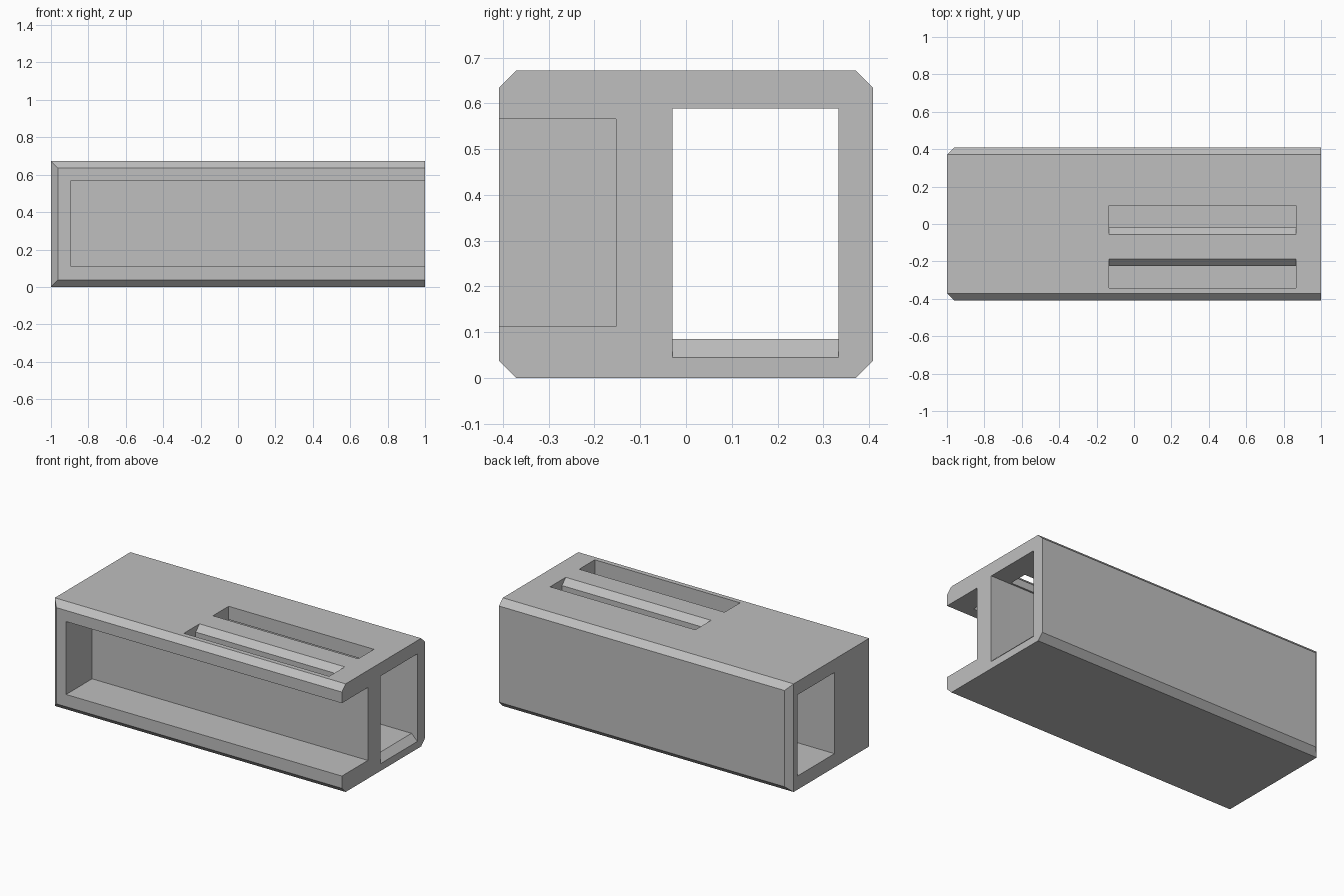
import bpy
import bmesh

if "Cube" in bpy.data.objects:
    bpy.data.objects.remove(bpy.data.objects["Cube"], do_unlink=True)

HALF_Y, TOP, BEVEL = 0.408, 0.672, 0.037

grey = bpy.data.materials.new("plain grey")
grey.use_nodes = True
colour = (0.52, 0.52, 0.52, 1)
grey.diffuse_color = colour
grey.node_tree.nodes["Principled BSDF"].inputs["Base Color"].default_value = colour


def finish(bm, name):
    bmesh.ops.recalc_face_normals(bm, faces=bm.faces)
    mesh = bpy.data.meshes.new(name)
    bm.to_mesh(mesh)
    bm.free()
    mesh.materials.append(grey)
    obj = bpy.data.objects.new(name, mesh)
    bpy.context.collection.objects.link(obj)
    return obj


def prism(name, profile, place, start, end):
    """Extrude a 2D profile; place(a, b, t) turns it into a 3D point."""
    bm = bmesh.new()
    low = [bm.verts.new(place(a, b, start)) for a, b in profile]
    high = [bm.verts.new(place(a, b, end)) for a, b in profile]
    bm.faces.new(low)
    bm.faces.new(high[::-1])
    n = len(profile)
    for i in range(n):
        j = (i + 1) % n
        bm.faces.new((low[i], high[i], high[j], low[j]))
    return finish(bm, name)


def along_x(a, b, t):
    return (t, a, b)


def along_y(a, b, t):
    return (a, t, b)


# Solid block: chamfered long edges and chamfered uprights at the closed end
bm = bmesh.new()
bmesh.ops.create_cube(bm, size=1)
for v in bm.verts:
    v.co = (v.co.x * 2, v.co.y * 2 * HALF_Y, (v.co.z + 0.5) * TOP)


def is_chamfered(edge):
    a, b = (v.co for v in edge.verts)
    long_edge = abs(a.x - b.x) > 1
    end_upright = abs(a.z - b.z) > 0.1 and a.x < 0
    return long_edge or end_upright


bmesh.ops.bevel(bm, geom=[e for e in bm.edges if is_chamfered(e)],
                offset=BEVEL, segments=1, affect='EDGES')
body = finish(bm, "body")

# Front recess, open at the front and at one end
recess = prism("front_recess_cutter",
               [(-0.6, 0.113), (-0.153, 0.113), (-0.153, 0.566), (-0.6, 0.566)],
               along_x, -0.896, 1.2)

# Tunnel through the whole length, with a ramped lip on the floor
tunnel = prism("tunnel_cutter",
               [(-1.2, 0.085), (0.96, 0.085), (1.03, 0.015),
                (1.03, 0.589), (-1.2, 0.589)],
               along_y, -0.03, 0.333)


# Top slots on either side of a rail with sloping shoulders
def slot(name, outer, inner, slope):
    profile = [(outer, 0.4), (inner, 0.4), (inner, TOP - BEVEL),
               (inner + slope * 2 * BEVEL, TOP + BEVEL), (outer, TOP + BEVEL)]
    return prism(name, profile, along_x, -0.133, 0.866)


slots = [slot("front_slot_cutter", -0.341, -0.225, 1),
         slot("back_slot_cutter", 0.098, -0.019, -1)]

# Cut the openings out of the body
bpy.context.view_layer.objects.active = body
for cutter in [recess, tunnel] + slots:
    cutter.hide_render = True
    mod = body.modifiers.new(cutter.name, 'BOOLEAN')
    mod.operation = 'DIFFERENCE'
    mod.solver = 'EXACT'
    mod.object = cutter
    bpy.ops.object.modifier_apply(modifier=mod.name)
    bpy.data.objects.remove(cutter, do_unlink=True)
